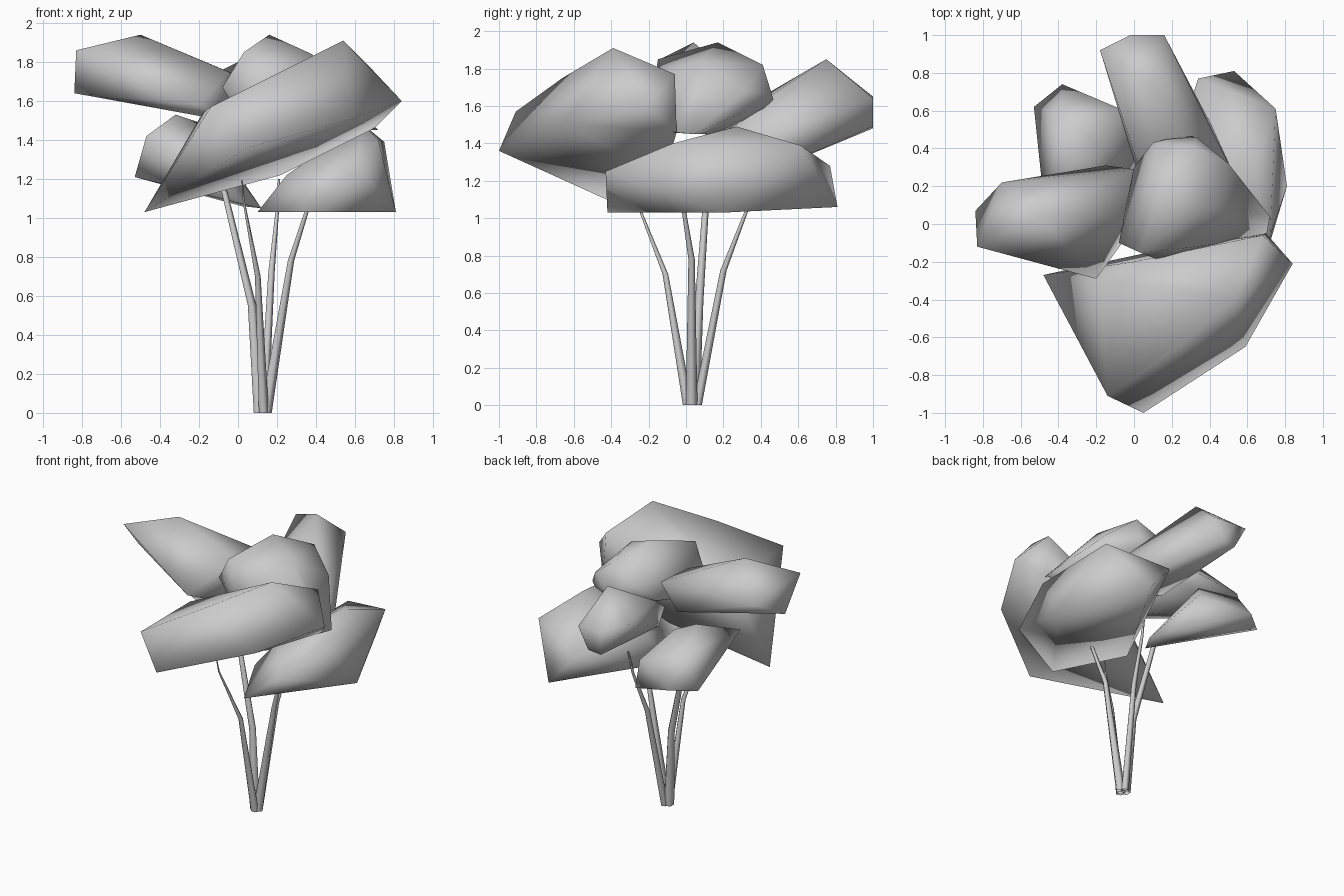
import bpy, bmesh, math


def finish(bm, name):
    bmesh.ops.recalc_face_normals(bm, faces=bm.faces)
    for f in bm.faces:
        f.smooth = True
    me = bpy.data.meshes.new(name)
    bm.to_mesh(me)
    bm.free()
    ob = bpy.data.objects.new(name, me)
    bpy.context.collection.objects.link(ob)


def clump(name, rim, crown):
    """Closed leaf mass: smooth-shaded hull around lower rim and upper crown points."""
    bm = bmesh.new()
    for c in rim + crown:
        bm.verts.new(c)
    bmesh.ops.convex_hull(bm, input=bm.verts)
    loose = [v for v in bm.verts if not v.link_faces]
    bmesh.ops.delete(bm, geom=loose, context='VERTS')
    finish(bm, name)


def stem(name, path, sides=5):
    """Tapered open tube through (x, y, z, radius) points."""
    bm = bmesh.new()
    rings = []
    for x, y, z, r in path:
        rings.append([bm.verts.new((x + r * math.cos(a), y + r * math.sin(a), z))
                      for a in (2 * math.pi * i / sides for i in range(sides))])
    for a, b in zip(rings, rings[1:]):
        for i in range(sides):
            j = (i + 1) % sides
            bm.faces.new((a[i], a[j], b[j], b[i]))
    finish(bm, name)


# Stems splaying from a shared base
stem("stem_left", [(.11, .04, 0, .036), (.07, .07, .55, .024), (-.07, .11, 1.13, .017), (-.1, .14, 1.2, .008)])
stem("stem_front", [(.13, .01, 0, .028), (.10, -.11, .70, .016), (.03, -.26, 1.08, .006), (.02, -.28, 1.2, .003)])
stem("stem_back", [(.13, .06, 0, .026), (.17, .2, .72, .018), (.2, .32, 1.03, .01), (.21, .36, 1.2, .006)])
stem("stem_right", [(.14, .03, 0, .033), (.27, .03, .78, .018), (.35, -.01, 1.03, .012), (.38, -.02, 1.15, .008)])

# Large tilted leaf mass at the front
clump("foliage_front",
      [(-.48, -.27, 1.03), (.05, -1.0, 1.36), (.59, -.65, 1.51), (.84, -.21, 1.60),
       (.70, -.05, 1.46), (.22, -.12, 1.22)],
      [(-.14, -.91, 1.57), (.22, -.66, 1.75), (.54, -.39, 1.91), (.68, -.06, 1.77),
       (-.18, -.29, 1.54), (0, -.2, 1.60)])

# Upper left leaf mass
clump("foliage_left",
      [(-.84, .07, 1.64), (-.83, -.12, 1.86), (-.20, -.29, 1.58), (-.07, -.11, 1.50),
       (-.15, .31, 1.56)],
      [(-.70, .22, 1.72), (-.50, .04, 1.94), (0, .29, 1.73), (-.05, .05, 1.75)])

# Central crown
clump("foliage_top",
      [(-.08, -.10, 1.67), (0, .30, 1.60), (.25, .47, 1.60), (.50, .32, 1.57),
       (.72, .04, 1.45), (.70, -.07, 1.46), (.13, -.19, 1.60), (.05, -.1, 1.46), (.3, .17, 1.45)],
      [(.03, -.15, 1.85), (.16, .17, 1.94), (.10, .43, 1.72), (.33, .46, 1.66),
       (.32, .41, 1.82), (.38, .08, 1.84), (.50, .32, 1.68), (.25, -.13, 1.78)])

# Upper back leaf mass
clump("foliage_back",
      [(-.18, .92, 1.71), (-.02, 1.0, 1.48), (.08, 1.0, 1.49), (.16, 1.0, 1.64),
       (.49, .37, 1.22), (.01, .30, 1.41), (.10, .10, 1.45)],
      [(-.02, 1.0, 1.65), (.10, .75, 1.85), (.30, .40, 1.62), (.02, .32, 1.60), (.50, .32, 1.42)])

# Lower back left leaf mass
clump("foliage_back_left",
      [(-.53, .62, 1.21), (-.38, .74, 1.22), (.02, .55, 1.06), (.12, .30, 1.05),
       (.03, .15, 1.07), (-.47, .05, 1.42)],
      [(-.32, .34, 1.53), (-.20, .42, 1.49), (-.05, .60, 1.30), (-.40, .58, 1.42)])

# Lower right leaf mass
clump("foliage_right",
      [(.34, -.42, 1.03), (.81, .20, 1.03), (.53, .81, 1.06), (.10, .05, 1.03)],
      [(.62, -.43, 1.25), (.75, .61, 1.39), (.72, -.07, 1.40), (.63, .27, 1.49),
       (.34, .77, 1.28), (.25, .10, 1.22)])
